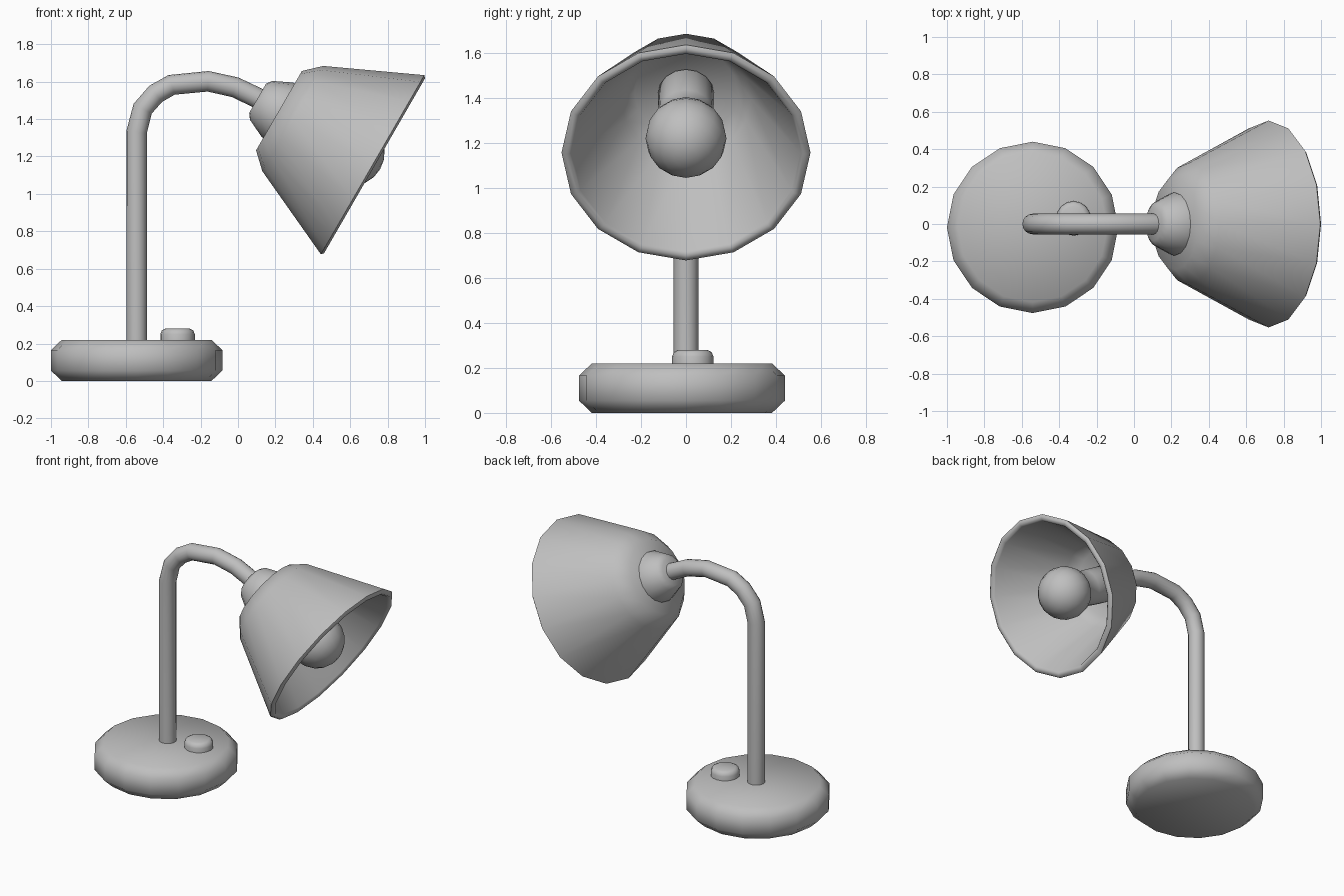
import bpy, bmesh
from math import pi, sin, cos, radians
from mathutils import Matrix, Vector

cube = bpy.data.objects.get("Cube")
if cube:
    bpy.data.objects.remove(cube, do_unlink=True)

SIDES = 16
GREY = (0.52, 0.52, 0.52, 1)
grey = bpy.data.materials.new("plain grey")
grey.use_nodes = True
grey.diffuse_color = GREY
grey.node_tree.nodes["Principled BSDF"].inputs["Base Color"].default_value = GREY


def finish(obj):
    obj.data.materials.append(grey)
    bpy.ops.object.select_all(action="DESELECT")
    obj.select_set(True)
    bpy.context.view_layer.objects.active = obj


def lathe(name, profile, matrix):
    """Spin (radius, height) points around local z and cap the ends."""
    bm = bmesh.new()
    rings = [[bm.verts.new((r * cos(2 * pi * i / SIDES), r * sin(2 * pi * i / SIDES), h))
              for i in range(SIDES)] for r, h in profile]
    for a, b in zip(rings, rings[1:]):
        for i in range(SIDES):
            j = (i + 1) % SIDES
            bm.faces.new((a[i], a[j], b[j], b[i]))
    for ring, (r, h) in ((rings[0], profile[0]), (rings[-1], profile[-1])):
        if r > 0.001:
            bm.faces.new(ring)
    bmesh.ops.remove_doubles(bm, verts=bm.verts, dist=0.0005)
    bmesh.ops.recalc_face_normals(bm, faces=bm.faces)
    mesh = bpy.data.meshes.new(name)
    bm.to_mesh(mesh)
    bm.free()
    obj = bpy.data.objects.new(name, mesh)
    bpy.context.collection.objects.link(obj)
    obj.matrix_world = matrix
    finish(obj)
    bpy.ops.object.shade_smooth_by_angle(angle=radians(60))
    return obj


# Base: thick disc with bevelled rims
lathe("base", [(0.40, 0), (0.458, 0.055), (0.458, 0.165), (0.40, 0.22)],
      Matrix.Translation((-0.542, -0.018, 0)))

# Switch button on the base
lathe("switch_button", [(0.092, 0.2), (0.092, 0.25), (0.084, 0.27), (0.065, 0.28)],
      Matrix.Translation((-0.323, 0.03, 0)))

# Bent stem
path = [(-0.542, 0.2), (-0.542, 1.33), (-0.51, 1.455), (-0.44, 1.535), (-0.355, 1.583),
        (-0.16, 1.602), (-0.015, 1.57), (0.1, 1.515), (0.16, 1.48)]
curve = bpy.data.curves.new("stem", "CURVE")
curve.dimensions = "3D"
curve.bevel_depth = 0.055
curve.bevel_resolution = 6
curve.use_fill_caps = True
spline = curve.splines.new("POLY")
spline.points.add(len(path) - 1)
for point, (x, z) in zip(spline.points, path):
    point.co = (x, 0, z, 1)
stem = bpy.data.objects.new("stem", curve)
bpy.context.collection.objects.link(stem)
finish(stem)
bpy.ops.object.convert(target="MESH")
bpy.ops.object.shade_smooth_by_angle(angle=radians(60))

# Lamp head: local z points out of the shade opening
head = Matrix.Translation((0.73, 0, 1.15)) @ Matrix.Rotation(radians(120), 4, "Y")

# Shade: outer wall, rim, then inner wall
lathe("shade", [(0.245, -0.59), (0.325, -0.505), (0.553, -0.012), (0.54, 0), (0.52, 0),
                (0.507, -0.012), (0.29, -0.485), (0.23, -0.55)], head)

# Collar joining stem and shade
lathe("collar", [(0.09, -0.722), (0.12, -0.7), (0.168, -0.6), (0.168, -0.57)], head)

# Bulb: socket neck running into a ball
ball_r, ball_h = 0.18, -0.145
bulb = [(0.105, -0.56), (0.125, -0.535), (0.122, -0.36)]
for k in range(9):
    a = radians(140 - 140 * k / 8)
    bulb.append((ball_r * sin(a), ball_h + ball_r * cos(a)))
lathe("bulb", bulb, head)
